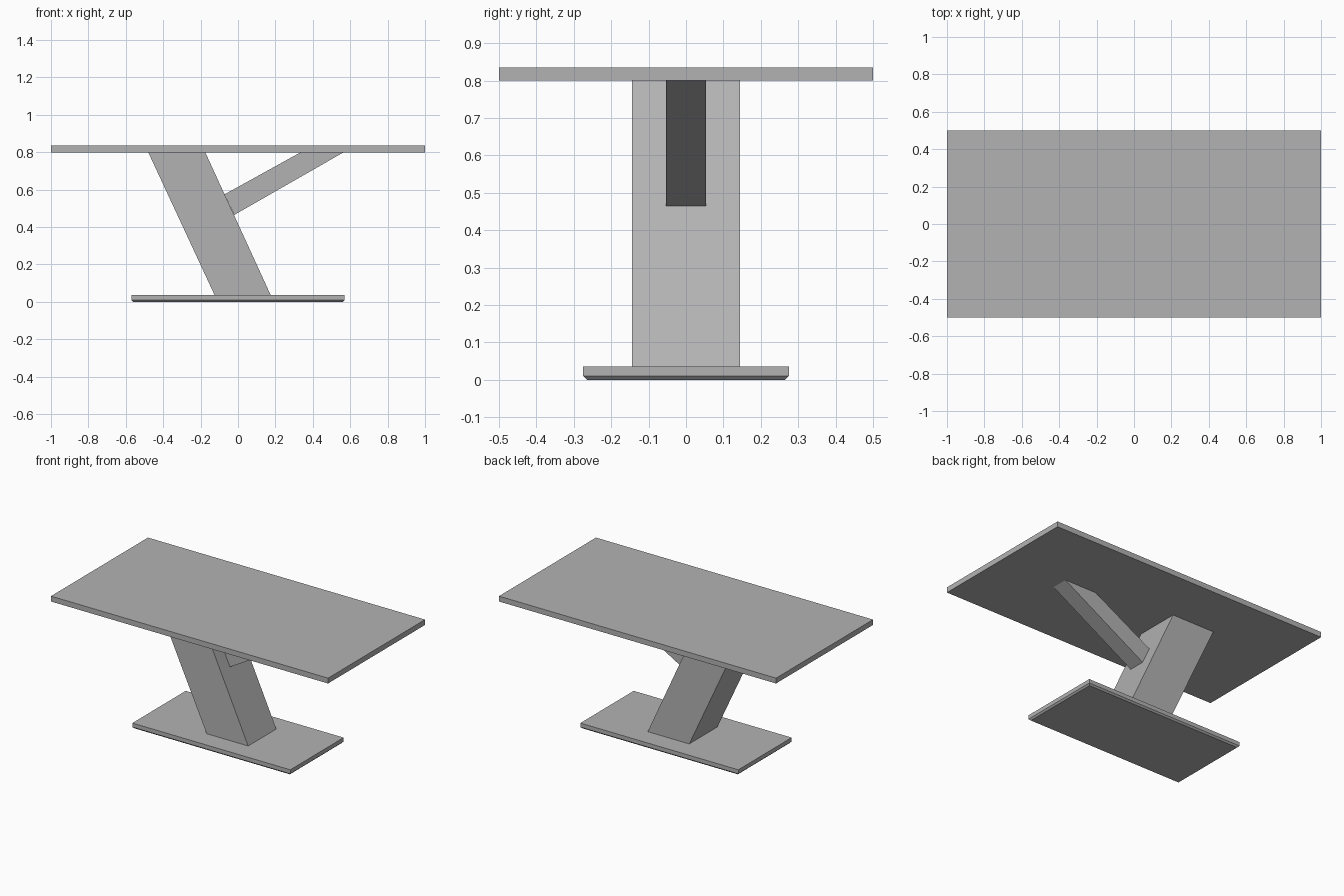
import bpy, bmesh

if "Cube" in bpy.data.objects:
    bpy.data.objects.remove(bpy.data.objects["Cube"])

grey = bpy.data.materials.new("light_grey")
grey.diffuse_color = (0.45, 0.45, 0.45, 1)
grey.use_nodes = True
grey.node_tree.nodes["Principled BSDF"].inputs["Base Color"].default_value = grey.diffuse_color


def prism(name, profile, half_depth):
    """Extrude an x-z profile symmetrically along y."""
    bm = bmesh.new()
    face = bm.faces.new([bm.verts.new((x, -half_depth, z)) for x, z in profile])
    ext = bmesh.ops.extrude_face_region(bm, geom=[face])
    verts = [g for g in ext["geom"] if isinstance(g, bmesh.types.BMVert)]
    bmesh.ops.translate(bm, vec=(0, 2 * half_depth, 0), verts=verts)
    bmesh.ops.recalc_face_normals(bm, faces=bm.faces)
    mesh = bpy.data.meshes.new(name)
    bm.to_mesh(mesh)
    bm.free()
    mesh.materials.append(grey)
    obj = bpy.data.objects.new(name, mesh)
    bpy.context.collection.objects.link(obj)
    return obj


def slab(name, hx, hy, z0, z1):
    return prism(name, [(-hx, z0), (hx, z0), (hx, z1), (-hx, z1)], hy)


# Table top
slab("table_top", 1.0, 0.5, 0.80, 0.835)

# Foot plate with its bottom rim chamfered inward
base = slab("base_plate", 0.57, 0.275, 0.0, 0.036)
bm = bmesh.new()
bm.from_mesh(base.data)
rim = [e for e in bm.edges if all(v.co.z < 0.01 for v in e.verts)]
bmesh.ops.bevel(bm, geom=rim, offset=0.01, segments=1, affect='EDGES')
bm.to_mesh(base.data)
bm.free()

# Leaning main column
prism("leaning_column",
      [(-0.125, 0.036), (0.175, 0.036), (-0.175, 0.80), (-0.48, 0.80)], 0.145)

# Diagonal brace from the column to the top
prism("diagonal_brace",
      [(-0.072, 0.575), (-0.02, 0.465), (0.565, 0.80), (0.335, 0.80)], 0.054)
